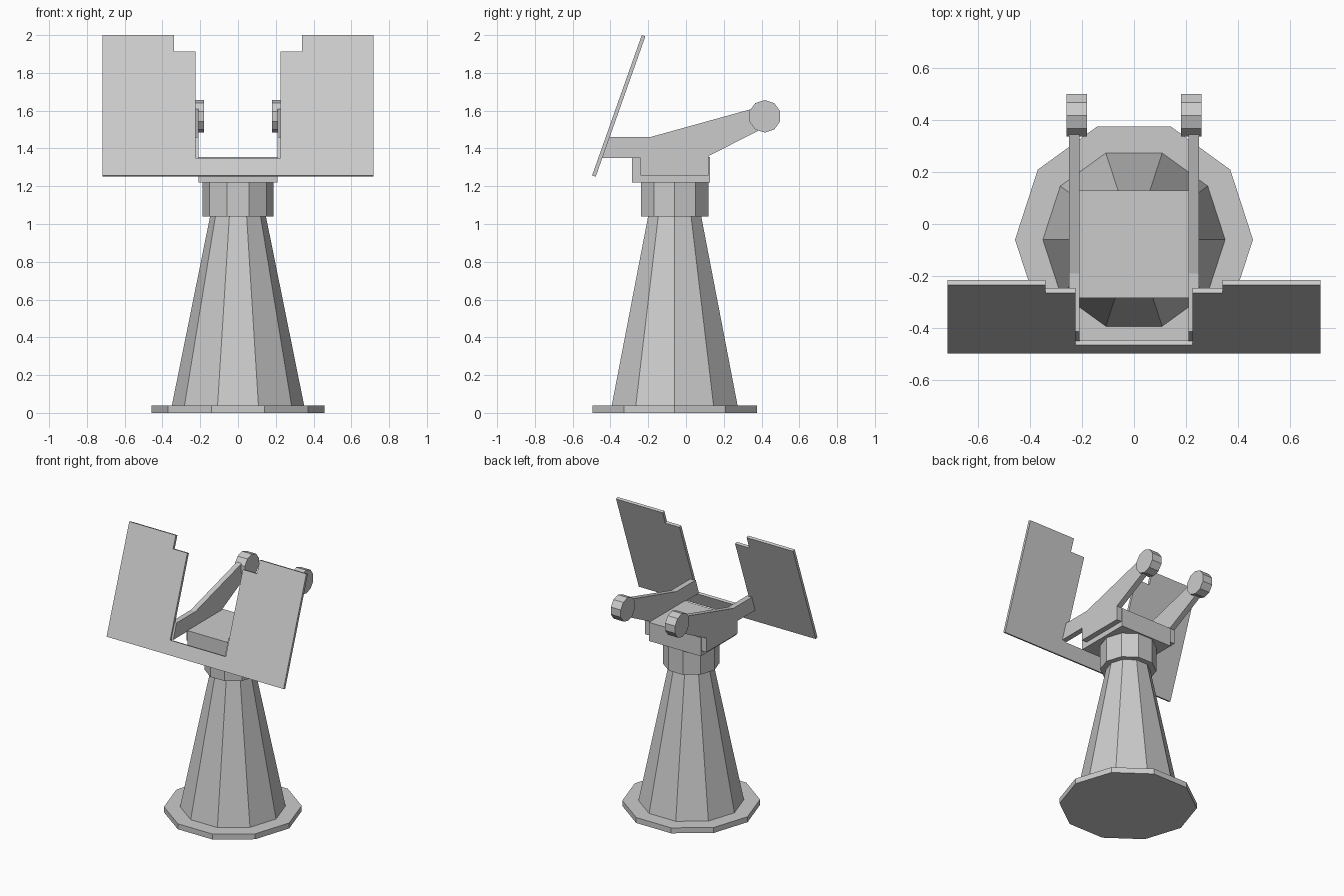
import bpy, bmesh, math
from mathutils import Vector

if "Cube" in bpy.data.objects:
    bpy.data.objects.remove(bpy.data.objects["Cube"])

AXIS_Y = -0.06  # centre line of the pedestal


def finish(name, bm):
    bmesh.ops.recalc_face_normals(bm, faces=bm.faces)
    mesh = bpy.data.meshes.new(name)
    bm.to_mesh(mesh)
    bm.free()
    obj = bpy.data.objects.new(name, mesh)
    bpy.context.collection.objects.link(obj)
    return obj


def prism(name, points, offset):
    """Extrude a closed 3D outline along an offset vector."""
    bm = bmesh.new()
    face = bm.faces.new([bm.verts.new(p) for p in points])
    ext = bmesh.ops.extrude_face_region(bm, geom=[face], use_keep_orig=True)
    verts = [g for g in ext["geom"] if isinstance(g, bmesh.types.BMVert)]
    bmesh.ops.translate(bm, verts=verts, vec=offset)
    return finish(name, bm)


def frustum(name, r1, r2, z1, z2, n=10):
    bm = bmesh.new()
    rings = [[bm.verts.new((r * math.cos(i * math.tau / n),
                            AXIS_Y + r * math.sin(i * math.tau / n), z))
              for i in range(n)] for r, z in ((r1, z1), (r2, z2))]
    for i in range(n):
        j = (i + 1) % n
        bm.faces.new((rings[0][i], rings[0][j], rings[1][j], rings[1][i]))
    bm.faces.new(rings[0])
    bm.faces.new(rings[1])
    return finish(name, bm)


# Ten-sided pedestal
frustum("base_plate", 0.457, 0.457, 0.0, 0.04)
frustum("pedestal_cone", 0.35, 0.148, 0.04, 1.04)
frustum("collar", 0.187, 0.187, 1.04, 1.22)

# Block carried between the arms
prism("cradle_block", [(-0.21, -0.285, 1.22), (0.21, -0.285, 1.22),
                       (0.21, 0.128, 1.22), (-0.21, 0.128, 1.22)], (0, 0, 0.136))

# Side arms and end weights, mirrored in x
arm = [(-0.412, 1.46), (-0.19, 1.46), (0.37, 1.615), (0.41, 1.57), (0.385, 1.495),
       (0.12, 1.36), (0.12, 1.257), (-0.24, 1.257), (-0.24, 1.35), (-0.45, 1.35)]
disc = [(0.417 + 0.086 * math.sin(i * math.tau / 10),
         1.57 + 0.086 * math.cos(i * math.tau / 10)) for i in range(10)]
for side, s in (("left", -1), ("right", 1)):
    prism(side + "_arm", [(s * 0.21, y, z) for y, z in arm], (s * 0.04, 0, 0))
    prism(side + "_counterweight", [(s * 0.18, y, z) for y, z in disc], (s * 0.08, 0, 0))

# Tilted shield with a stepped central notch
low, high = Vector((0, -0.497, 1.257)), Vector((0, -0.234, 2.0))
slope = (high - low) / (high.z - low.z)
half = [(0.225, 1.35), (0.225, 1.912), (0.34, 1.912), (0.34, 2.0), (0.717, 2.0), (0.717, 1.257)]
outline = half + [(-x, z) for x, z in reversed(half)]
normal = Vector((0, slope.z, -slope.y)).normalized()
prism("shield", [low + slope * (z - low.z) + Vector((x, 0, 0)) for x, z in outline],
      normal * 0.02)
